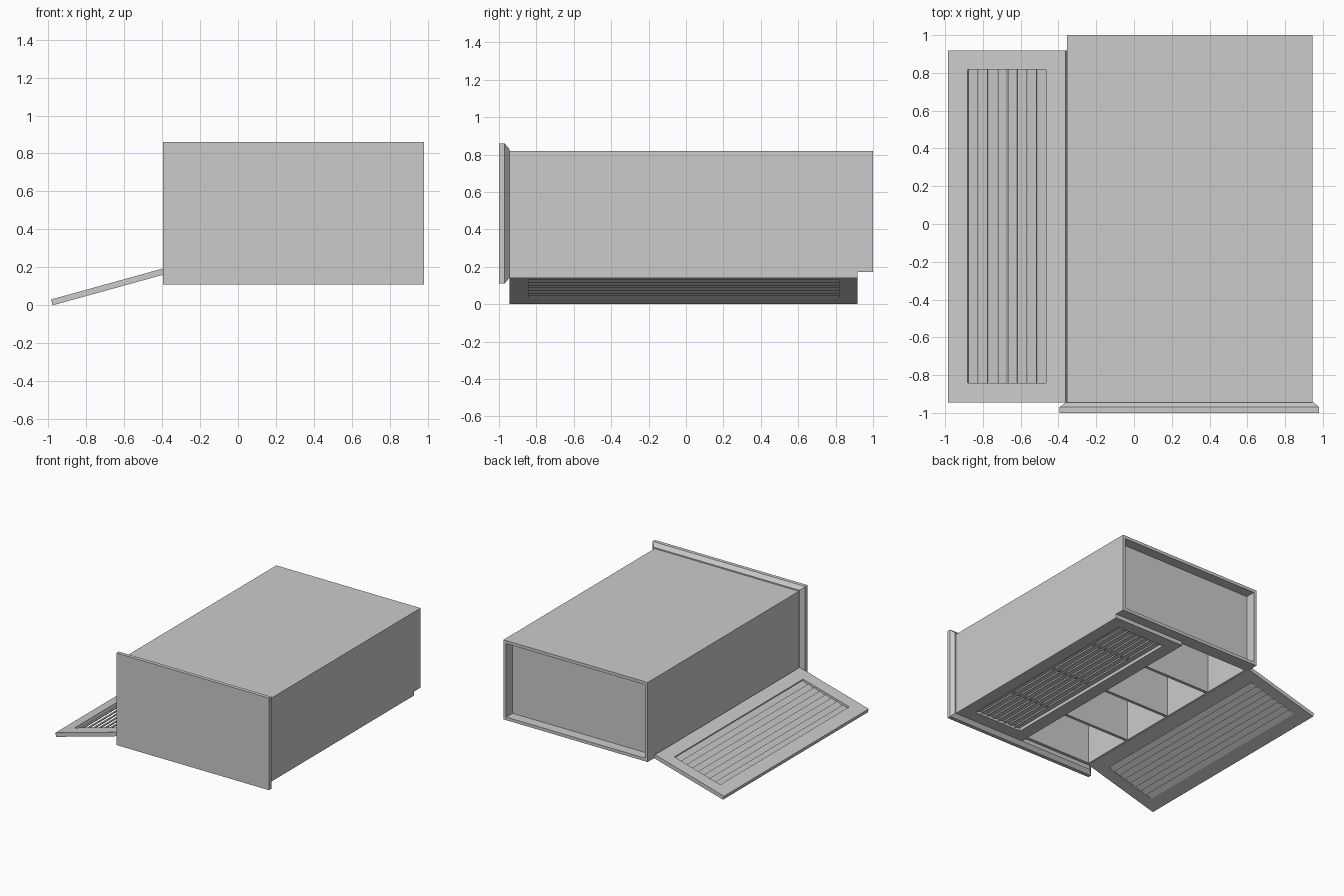
import bpy, bmesh, math
from mathutils import Matrix

if "Cube" in bpy.data.objects:
    bpy.data.objects.remove(bpy.data.objects["Cube"])

X0, X1 = -0.355, 0.945        # body sides
Y0, Y1 = -0.945, 1.0          # body front and back
YB = 0.918                    # rear end of doors and inset back panel
ZB, ZT = 0.172, 0.82          # body bottom and top
W = 0.025                     # wall thickness
L, T = 0.645, 0.032           # door width and thickness


def finish(name, bm):
    bmesh.ops.recalc_face_normals(bm, faces=bm.faces)
    me = bpy.data.meshes.new(name)
    bm.to_mesh(me)
    bm.free()
    ob = bpy.data.objects.new(name, me)
    bpy.context.collection.objects.link(ob)
    return ob


def loft(bm, loops, closed=False):
    """Join equal-length point loops with quads; cap the ends unless closed."""
    rings = [[bm.verts.new(p) for p in lp] for lp in loops]
    n = len(rings[0])
    pairs = list(zip(rings, rings[1:]))
    if closed:
        pairs.append((rings[-1], rings[0]))
    for a, b in pairs:
        for i in range(n):
            j = (i + 1) % n
            bm.faces.new((a[i], a[j], b[j], b[i]))
    if not closed:
        bm.faces.new(rings[0])
        bm.faces.new(rings[-1])


def rect_xz(x0, x1, z0, z1, y):
    return [(x0, y, z0), (x1, y, z0), (x1, y, z1), (x0, y, z1)]


def rect_xy(x0, x1, y0, y1, z):
    return [(x0, y0, z), (x1, y0, z), (x1, y1, z), (x0, y1, z)]


def box(name, x0, x1, y0, y1, z0, z1):
    bm = bmesh.new()
    loft(bm, [rect_xz(x0, x1, z0, z1, y0), rect_xz(x0, x1, z0, z1, y1)])
    return finish(name, bm)


# Cabinet shell, open underneath and at the rear rim
bm = bmesh.new()
section = [(X0, ZB), (X0, ZT), (X1, ZT), (X1, ZB),
           (X1 - W, ZB), (X1 - W, ZT - W), (X0 + W, ZT - W), (X0 + W, ZB)]
loft(bm, [[(x, y, z) for x, z in section] for y in (Y0, Y1)])
finish("cabinet_shell", bm)

# Front wall, inset back panel and the lower rear rim
box("front_wall", X0 + W, X1 - W, Y0, Y0 + W, ZB, ZT - W)
box("back_panel", X0 + W, X1 - W, YB - W, YB, ZB, ZT - W)
box("rear_rim", X0 + W, X1 - W, YB, Y1, ZB, ZB + W)

# Dividers making four compartments
for i in range(1, 4):
    y = Y0 + (YB - Y0) * i / 4
    box(f"divider_{i}", X0 + W, X1 - W, y - W / 2, y + W / 2, ZB, ZT - W)

# Front panel with a chamfered back edge
bm = bmesh.new()
loft(bm, [rect_xz(-0.395, 0.98, 0.11, 0.86, -1.0),
          rect_xz(-0.395, 0.98, 0.11, 0.86, -0.97),
          rect_xz(-0.362, 0.952, 0.14, 0.83, Y0)])
finish("front_panel", bm)


def door(name, side):
    """Louvred door; hinge on local x = 0, inner face z = 0, outer face z = -T."""
    m = 0.107
    bm = bmesh.new()
    outer = (0, side * L, Y0, YB)
    inner = (side * m, side * (L - m), Y0 + 0.104, YB - 0.1)
    loft(bm, [rect_xy(*outer, 0), rect_xy(*outer, -T),
              rect_xy(*inner, -T), rect_xy(*inner, 0)], closed=True)
    # Overlapping slats, sloping inwards towards the free edge
    n = 8
    pitch = (L - 2 * m) / n
    for i in range(n):
        a = m + i * pitch
        b = a + pitch
        prof = [(a, -0.020), (b, -0.006), (b, 0.0), (a, -0.014)]
        loft(bm, [[(side * x, y, z) for x, z in prof] for y in inner[2:]])
    return finish(name, bm)


# Right door closed, left door swung open until it rests on the floor
closed = door("closed_door", -1)
closed.location = (X1, 0, ZB)
opened = door("open_door", 1)
swing = math.pi - math.asin(ZB / L)
opened.matrix_world = Matrix.Translation((X0, 0, ZB)) @ Matrix.Rotation(swing, 4, 'Y')
